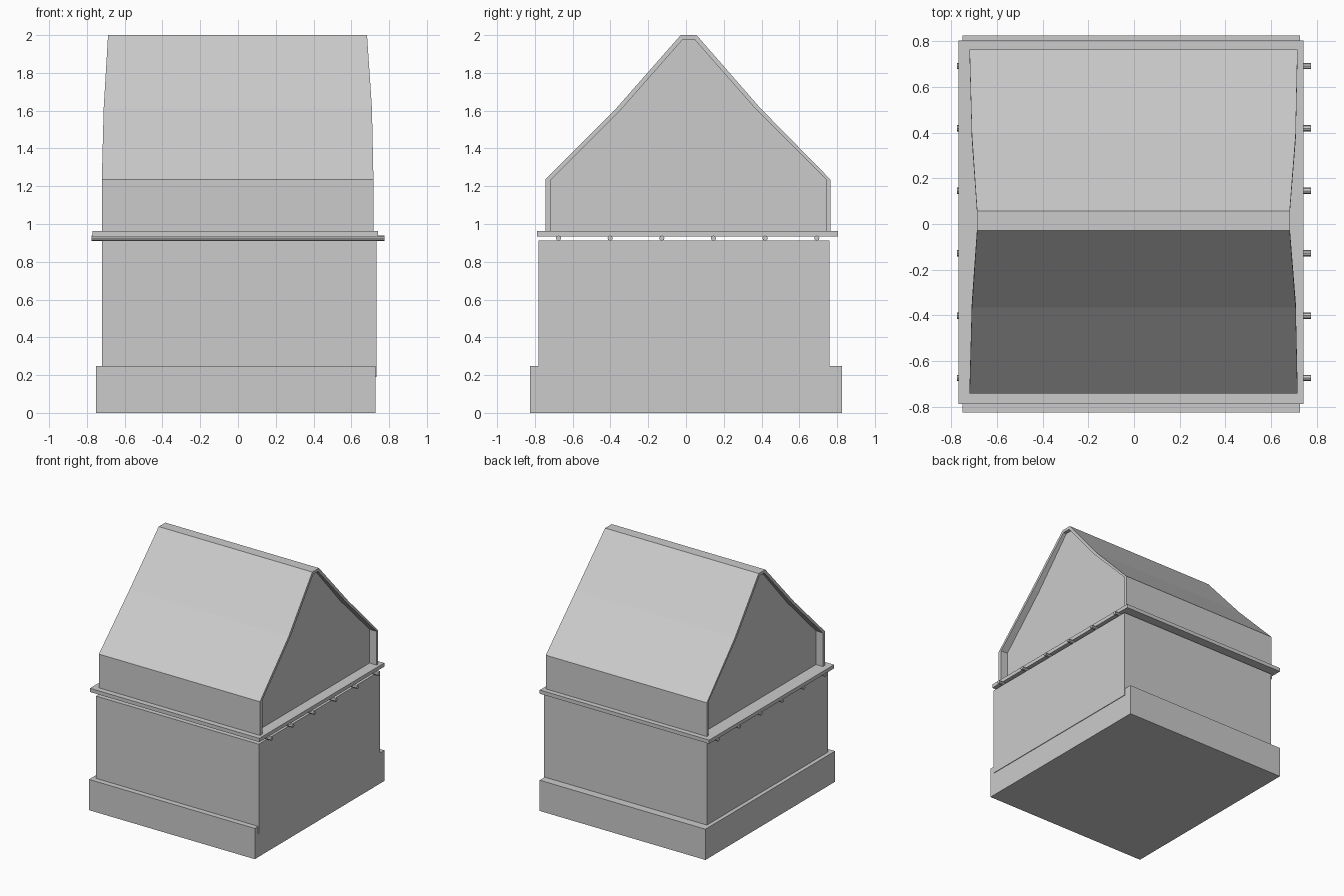
import bpy, bmesh

if "Cube" in bpy.data.objects:
    bpy.data.objects.remove(bpy.data.objects["Cube"])


def finish(name, bm):
    bmesh.ops.recalc_face_normals(bm, faces=bm.faces)
    mesh = bpy.data.meshes.new(name)
    bm.to_mesh(mesh)
    bm.free()
    obj = bpy.data.objects.new(name, mesh)
    bpy.context.collection.objects.link(obj)
    return obj


def box(name, x, y, z):
    bm = bmesh.new()
    bmesh.ops.create_cube(bm, size=1)
    for v in bm.verts:
        v.co = [r[0] if c < 0 else r[1] for c, r in zip(v.co, (x, y, z))]
    return finish(name, bm)


# Stone plinth, body and the floor slab floating on the rods
box("plinth", (-0.752, 0.728), (-0.826, 0.826), (0, 0.248))
box("body", (-0.72, 0.733), (-0.782, 0.761), (0.19, 0.912))
box("floor_slab", (-0.77, 0.742), (-0.788, 0.805), (0.934, 0.964))

# Row of support rods under the slab
for i in range(6):
    bpy.ops.mesh.primitive_cylinder_add(
        vertices=8, radius=0.014, depth=1.55,
        location=(0, -0.675 + 0.2735 * i, 0.925), rotation=(0, 1.5708, 0))
    bpy.context.object.name = f"support_rod_{i + 1}"

# Roof profile points: y, z, and x of the left and right ends
Z0 = 0.964
outer = [(-0.744, Z0), (-0.744, 1.236), (-0.367, 1.615), (-0.028, 2.0),
         (0.056, 2.0), (0.392, 1.615), (0.764, 1.236), (0.764, Z0)]
inner = [(-0.714, Z0), (-0.714, 1.236), (-0.343, 1.607), (-0.018, 1.976),
         (0.046, 1.976), (0.37, 1.607), (0.742, 1.236), (0.742, Z0)]
ends = [(-0.721, 0.717), (-0.721, 0.717), (-0.711, 0.709), (-0.688, 0.683)]
ends += ends[::-1]

# Bent roof shell with tapering ends
bm = bmesh.new()
rings = []
for prof in (outer, inner):
    for side in (0, 1):
        rings.append([bm.verts.new((e[side], y, z)) for (y, z), e in zip(prof, ends)])
ol, orr, il, ir = rings
for a, b in ((ol, orr), (il, ir), (ol, il), (orr, ir)):
    for i in range(7):
        bm.faces.new((a[i], a[i + 1], b[i + 1], b[i]))
for i in (0, 7):
    bm.faces.new((ol[i], orr[i], ir[i], il[i]))
finish("roof_shell", bm)

# Gable block recessed inside the shell
bm = bmesh.new()
left, right = [[bm.verts.new((x, y, z)) for y, z in inner] for x in (-0.66, 0.655)]
bm.faces.new(left)
bm.faces.new(right)
for i in range(8):
    j = (i + 1) % 8
    bm.faces.new((left[i], left[j], right[j], right[i]))
finish("gable_walls", bm)
